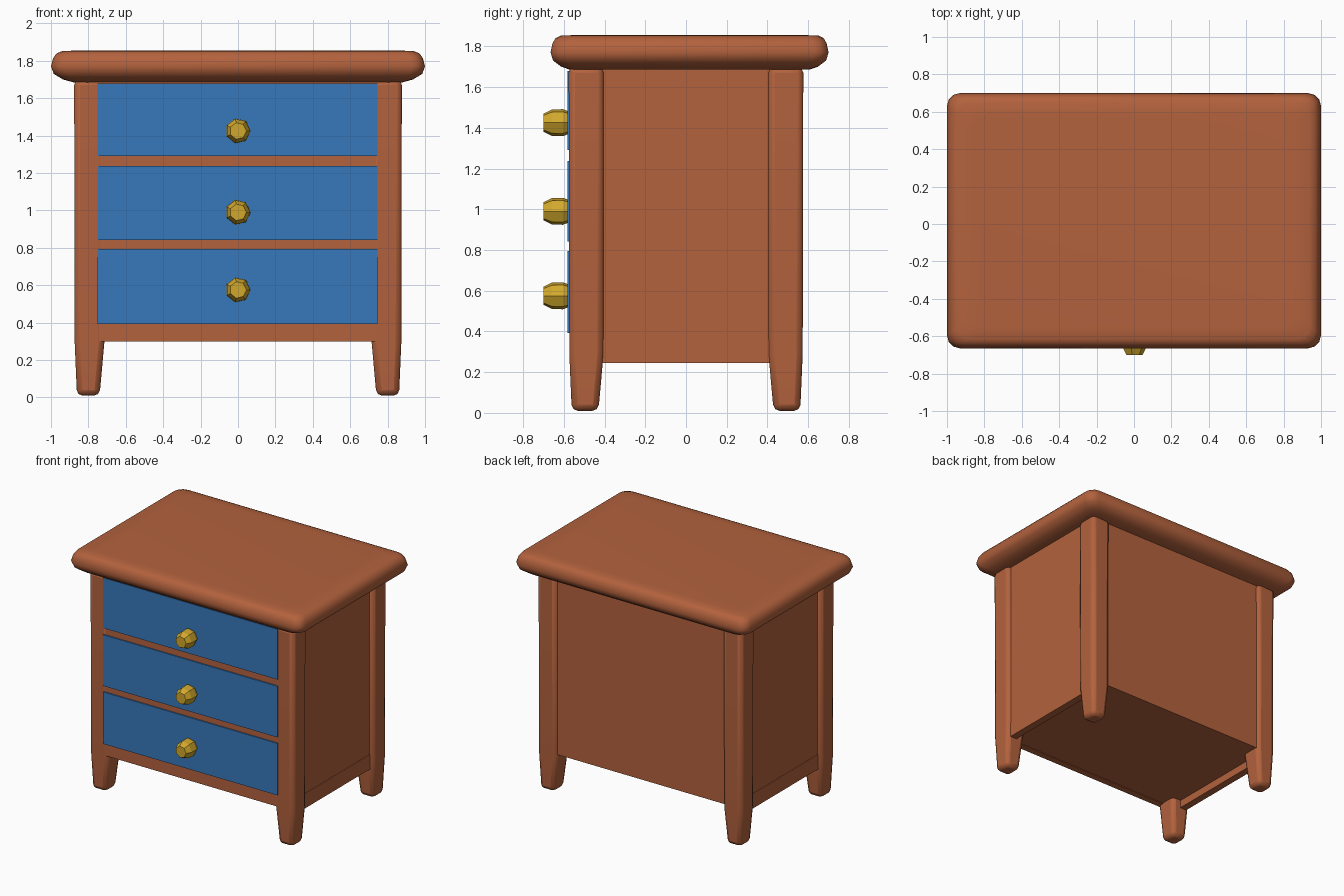
import bpy, bmesh, math

if "Cube" in bpy.data.objects:
    bpy.data.objects.remove(bpy.data.objects["Cube"])


def material(name, rgb):
    m = bpy.data.materials.new(name)
    m.diffuse_color = (*rgb, 1)
    m.use_nodes = True
    m.node_tree.nodes["Principled BSDF"].inputs["Base Color"].default_value = m.diffuse_color
    return m


BROWN = material("brown wood", (0.45, 0.122, 0.047))
BLUE = material("blue paint", (0.038, 0.19, 0.50))
GOLD = material("gold knob", (0.64, 0.39, 0.025))


def finish(name, bm, mat, bevel=0, smooth=True):
    bmesh.ops.recalc_face_normals(bm, faces=bm.faces[:])
    me = bpy.data.meshes.new(name)
    bm.to_mesh(me)
    bm.free()
    me.materials.append(mat)
    ob = bpy.data.objects.new(name, me)
    bpy.context.collection.objects.link(ob)
    if bevel:
        b = ob.modifiers.new("bevel", 'BEVEL')
        b.width, b.segments = bevel, 2
        b.limit_method = 'ANGLE'
    if smooth:
        bpy.ops.object.select_all(action='DESELECT')
        ob.select_set(True)
        bpy.context.view_layer.objects.active = ob
        bpy.ops.object.shade_smooth_by_angle(angle=math.radians(50))
    return ob


def stack(rings):
    """Skin a list of vertex rings and cap both ends."""
    bm = bmesh.new()
    loops = [[bm.verts.new(p) for p in r] for r in rings]
    for a, b in zip(loops, loops[1:]):
        for i in range(len(a)):
            j = (i + 1) % len(a)
            bm.faces.new((a[i], a[j], b[j], b[i]))
    bm.faces.new(loops[0])
    bm.faces.new(loops[-1])
    return bm


def rect(x0, x1, y0, y1, z):
    return [(x0, y0, z), (x1, y0, z), (x1, y1, z), (x0, y1, z)]


def box(name, x0, x1, y0, y1, z0, z1, mat=BROWN, bevel=0):
    return finish(name, stack([rect(x0, x1, y0, y1, z0),
                               rect(x0, x1, y0, y1, z1)]), mat, bevel)


def rounded(x0, x1, y0, y1, z, r):
    """Rectangle ring with rounded corners."""
    pts = []
    for k, (cx, cy) in enumerate([(x1 - r, y1 - r), (x0 + r, y1 - r),
                                  (x0 + r, y0 + r), (x1 - r, y0 + r)]):
        for s in range(4):
            a = math.radians(90 * k + 30 * s)
            pts.append((cx + r * math.cos(a), cy + r * math.sin(a), z))
    return pts


# Rounded table top
profile = [(0.12, 1.685), (0.065, 1.70), (0.015, 1.73), (0.0, 1.77),
           (0.012, 1.815), (0.03, 1.84), (0.06, 1.852), (0.14, 1.855)]
finish("top_slab", stack([rounded(-1 + i, 1 - i, -0.665 + i * 0.8, 0.70 - i * 0.8, z, 0.07)
                          for i, z in profile]), BROWN)

# Cabinet carcass with slightly recessed sides and back
box("carcass", -0.845, 0.845, -0.55, 0.55, 0.305, 1.71)

# Corner posts running down into tapered legs
for sx, side in ((-1, "left"), (1, "right")):
    for sy, end in ((-1, "front"), (1, "back")):
        rings = []
        for z, inner, outer in [(0.01, 0.025, 0.012), (0.29, 0, 0), (1.70, 0, -0.003)]:
            xs = sorted((sx * (0.715 + inner), sx * (0.873 - outer)))
            ys = sorted((sy * (0.405 + inner), sy * (0.573 - outer)))
            rings.append(rect(*xs, *ys, z))
        finish(f"{end}_{side}_post", stack(rings), BROWN, 0.03)
    # Side skirt below the carcass
    xs = sorted((sx * 0.79, sx * 0.847))
    box(f"{side}_skirt", *xs, -0.45, 0.45, 0.245, 0.36)

# Front rails between the drawers and the bottom apron
for name, z0, z1 in [("bottom_apron", 0.30, 0.40), ("lower_rail", 0.79, 0.85),
                     ("upper_rail", 1.23, 1.30), ("top_rail", 1.67, 1.71)]:
    box(name, -0.80, 0.80, -0.572, -0.52, z0, z1)

# Drawer fronts and faceted knobs
for n, (z0, z1, zk) in enumerate([(0.393, 0.795, 0.575), (0.842, 1.238, 0.99),
                                  (1.29, 1.68, 1.425)], 1):
    box(f"drawer_front_{n}", -0.75, 0.745, -0.582, -0.53, z0, z1, BLUE)
    rings = [[(r * math.cos(a), y, zk + r * math.sin(a))
              for a in [math.tau * k / 7 for k in range(7)]]
             for y, r in [(-0.57, 0.055), (-0.605, 0.068), (-0.66, 0.066), (-0.70, 0.045)]]
    finish(f"knob_{n}", stack(rings), GOLD, smooth=False)
